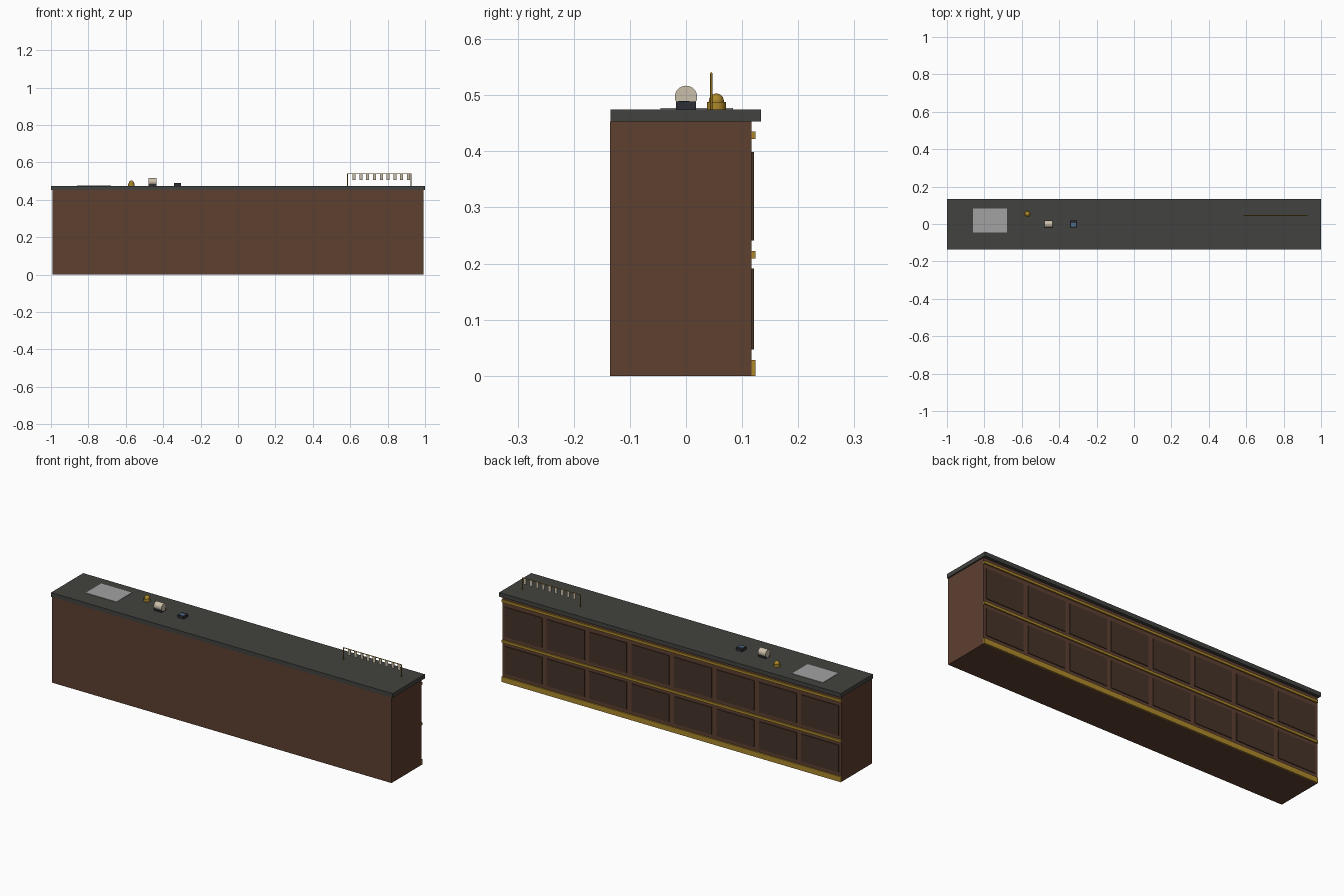
import bpy
import math

if "Cube" in bpy.data.objects:
    bpy.data.objects.remove(bpy.data.objects["Cube"])


def material(name, r, g, b):
    m = bpy.data.materials.new(name)
    m.diffuse_color = (r, g, b, 1)
    m.use_nodes = True
    m.node_tree.nodes["Principled BSDF"].inputs["Base Color"].default_value = m.diffuse_color
    return m


WOOD = material("wood", 0.11, 0.05, 0.03)
DARK_WOOD = material("dark_wood", 0.06, 0.033, 0.022)
STONE = material("stone", 0.055, 0.055, 0.05)
BRASS = material("brass", 0.42, 0.25, 0.025)
PAPER = material("paper", 0.36, 0.36, 0.37)
CARD = material("card", 0.6, 0.52, 0.4)
BLACK = material("black", 0.025, 0.028, 0.035)
SCREEN = material("screen", 0.08, 0.15, 0.28)


def box(name, x0, x1, y0, y1, z0, z1, mat):
    bpy.ops.mesh.primitive_cube_add(size=1, location=((x0 + x1) / 2, (y0 + y1) / 2, (z0 + z1) / 2))
    o = bpy.context.object
    o.name = name
    o.scale = (x1 - x0, y1 - y0, z1 - z0)
    bpy.ops.object.transform_apply(location=False, rotation=False)
    o.data.materials.append(mat)
    return o


def cylinder(name, loc, radius, depth, mat, axis="z", sides=24):
    rot = (0, math.pi / 2, 0) if axis == "x" else (0, 0, 0)
    bpy.ops.mesh.primitive_cylinder_add(vertices=sides, radius=radius, depth=depth, location=loc, rotation=rot)
    o = bpy.context.object
    o.name = name
    o.data.materials.append(mat)
    bpy.ops.object.shade_smooth_by_angle()
    return o


# Counter body and worktop
TOP = 0.475
box("counter_body", -0.993, 0.993, -0.135, 0.117, 0, 0.453, WOOD)
box("counter_top", -1, 1, -0.135, 0.134, 0.453, TOP, STONE)

# Two rows of eight raised panels on the guest side
pitch = 1.986 / 8
for row, (z0, z1) in enumerate([(0.047, 0.191), (0.241, 0.399)]):
    for col in range(8):
        x = -0.993 + pitch * (col + 0.5)
        box(f"panel_{row}_{col}", x - 0.11, x + 0.11, 0.115, 0.121, z0, z1, DARK_WOOD)

# Brass strips
for name, z0, z1 in [("kick_strip", 0, 0.028), ("middle_strip", 0.209, 0.222), ("upper_strip", 0.422, 0.435)]:
    box(name, -0.993, 0.993, 0.115, 0.124, z0, z1, BRASS)

# Desk pad
box("desk_pad", -0.86, -0.68, -0.045, 0.084, TOP, TOP + 0.002, PAPER)

# Service bell
cylinder("bell_base", (-0.57, 0.054, TOP + 0.0065), 0.017, 0.013, BRASS)
bpy.ops.mesh.primitive_uv_sphere_add(segments=24, ring_count=12, radius=0.0135, location=(-0.57, 0.054, 0.4895))
bell = bpy.context.object
bell.name = "bell_dome"
bell.data.materials.append(BRASS)
bpy.ops.object.shade_smooth_by_angle()

# Rotary card file
box("card_file_base", -0.479, -0.435, -0.018, 0.018, TOP, TOP + 0.009, BLACK)
cylinder("card_file_drum", (-0.457, 0, 0.497), 0.02, 0.045, CARD, "x")

# Small terminal with screen
box("terminal_body", -0.341, -0.305, -0.018, 0.018, TOP, TOP + 0.014, BLACK)
box("terminal_screen", -0.337, -0.309, -0.013, 0.006, TOP + 0.013, TOP + 0.015, SCREEN)

# Key rail with hanging tags
for side, x in [("left", 0.586), ("right", 0.925)]:
    cylinder(f"rail_post_{side}", (x, 0.045, 0.5075), 0.002, 0.065, BRASS, sides=12)
cylinder("rail_bar", (0.7555, 0.045, 0.539), 0.002, 0.342, BRASS, "x", 12)
for i in range(9):
    x = 0.621 + i * 0.0363
    box(f"key_tag_{i}", x - 0.008, x + 0.008, 0.0437, 0.0463, 0.507, 0.538, CARD)
